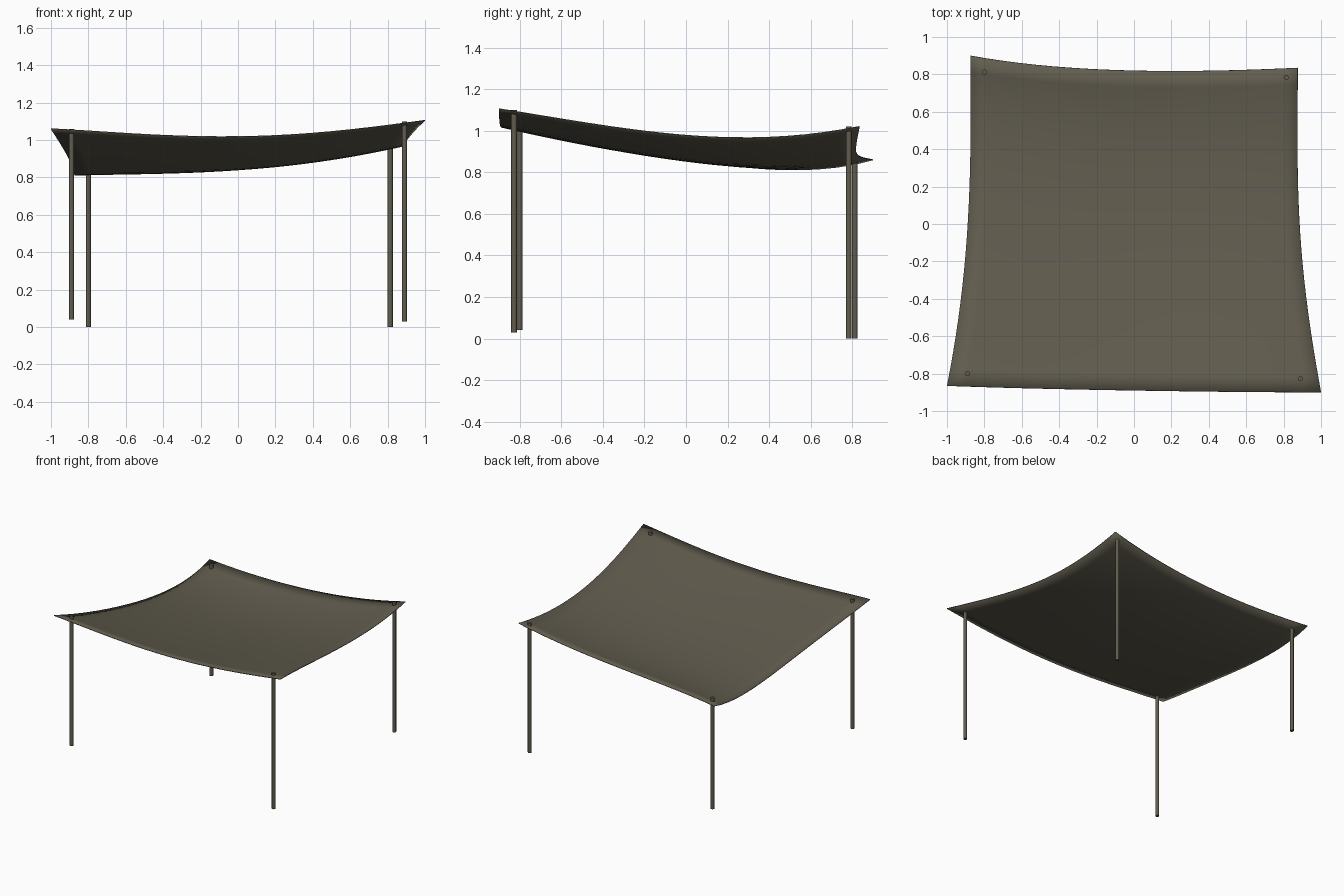
import bpy
import bmesh
from mathutils import Vector

cube = bpy.data.objects.get("Cube")
if cube:
    bpy.data.objects.remove(cube, do_unlink=True)

# One drab colour for cloth and poles
colour = (0.12, 0.108, 0.077, 1)
drab = bpy.data.materials.new("drab olive brown")
drab.use_nodes = True
drab.diffuse_color = colour
bsdf = drab.node_tree.nodes["Principled BSDF"]
bsdf.inputs["Base Color"].default_value = colour
bsdf.inputs["Roughness"].default_value = 0.9


def add_object(name, bm):
    bmesh.ops.recalc_face_normals(bm, faces=bm.faces)
    mesh = bpy.data.meshes.new(name)
    bm.to_mesh(mesh)
    bm.free()
    mesh.materials.append(drab)
    ob = bpy.data.objects.new(name, mesh)
    bpy.context.collection.objects.link(ob)
    return ob


def curve(points, t):
    """Smooth curve through evenly spaced points, t from 0 to 1."""
    n = len(points) - 1
    total = Vector((0, 0, 0))
    for i, p in enumerate(points):
        w = 1.0
        for j in range(n + 1):
            if j != i:
                w *= (t * n - j) / (i - j)
        total += w * Vector(p)
    return total


# Sagging hems of the canopy
front = [(-1, -.865, 1.06), (-.5, -.88, 1.03), (0, -.89, 1.018), (.5, -.897, 1.045), (1, -.9, 1.105)]
back = [(-.875, .9, .86), (-.44, .843, .873), (0, .82, .895), (.44, .82, .94), (.875, .835, 1.02)]
left = [(-1, -.865, 1.06), (-.928, -.42, .945), (-.888, .02, .86), (-.874, .46, .813), (-.875, .9, .86)]
right = [(1, -.9, 1.105), (.93, -.466, 1.035), (.887, -.03, .98), (.874, .4, .968), (.875, .835, 1.02)]


def sheet(u, v):
    """Blend the four hems into one stretched surface."""
    along = curve(front, u).lerp(curve(back, u), v)
    across = curve(left, v).lerp(curve(right, v), u)
    corners = Vector(front[0]).lerp(Vector(front[-1]), u).lerp(
        Vector(back[0]).lerp(Vector(back[-1]), u), v)
    return along + across - corners


# Canopy cloth
N = 20
bm = bmesh.new()
grid = [[bm.verts.new(sheet(i / N, j / N)) for i in range(N + 1)] for j in range(N + 1)]
for j in range(N):
    for i in range(N):
        bm.faces.new((grid[j][i], grid[j][i + 1], grid[j + 1][i + 1], grid[j + 1][i]))
for f in bm.faces:
    f.smooth = True
canopy = add_object("canopy", bm)
thick = canopy.modifiers.new("cloth thickness", "SOLIDIFY")
thick.thickness = 0.005
thick.offset = 0

# Four poles: x, y, bottom, top
poles = {
    "front_right_pole": (-.89, -.8, .04, 1.06),
    "front_left_pole": (.89, -.827, .03, 1.1),
    "back_right_pole": (-.8, .812, 0, .875),
    "back_left_pole": (.814, .783, 0, 1.02),
}
for name, (x, y, low, high) in poles.items():
    bm = bmesh.new()
    bmesh.ops.create_cone(bm, cap_ends=True, segments=12, radius1=.014, radius2=.014, depth=high - low)
    bmesh.ops.translate(bm, verts=bm.verts, vec=(x, y, (low + high) / 2))
    for f in bm.faces:
        f.smooth = len(f.verts) == 4
    for e in bm.edges:
        e.smooth = all(len(f.verts) == 4 for f in e.link_faces)
    add_object(name, bm)
